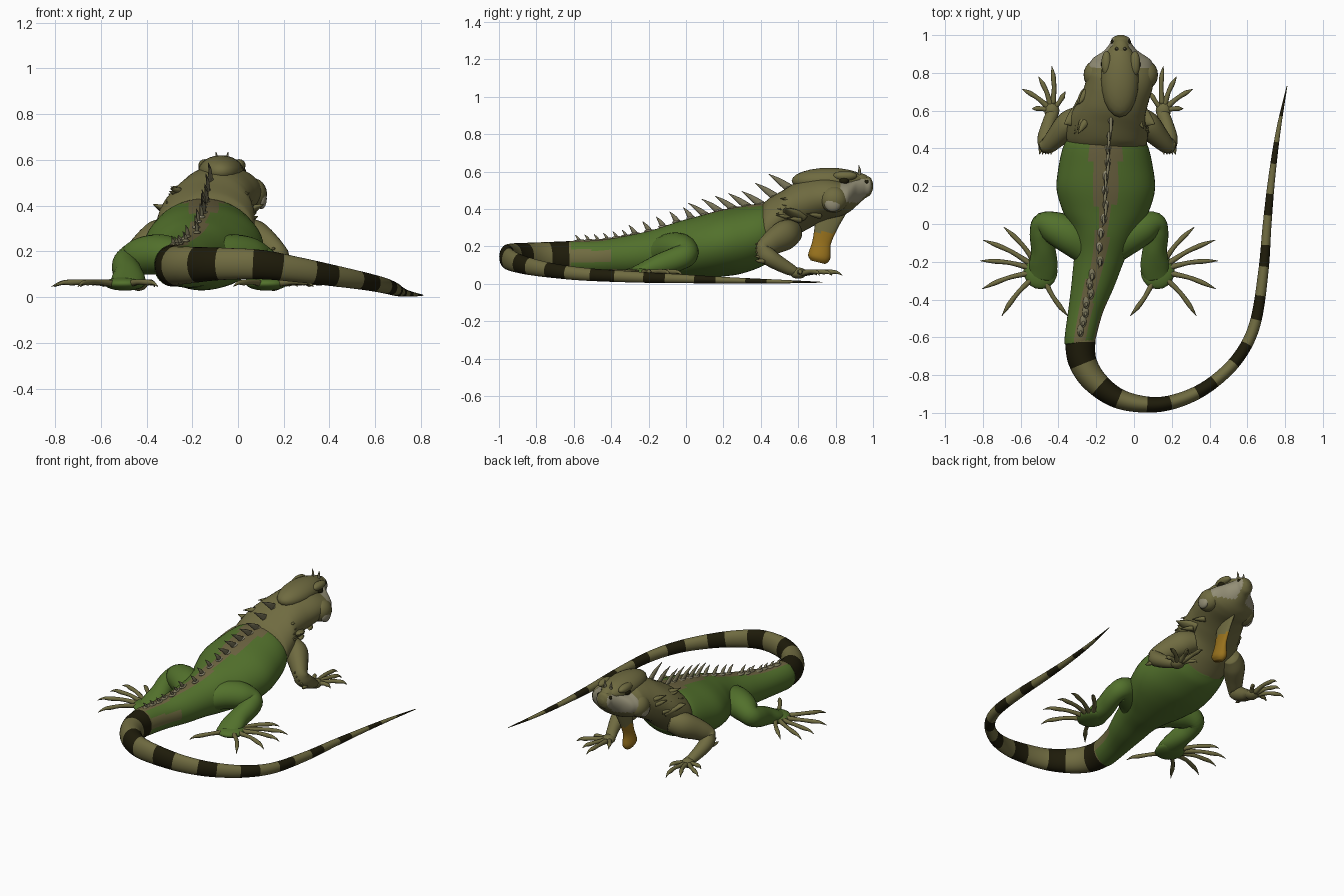
import bpy, bmesh, math, random
from mathutils import Vector, Matrix

random.seed(4)


def material(name, r, g, b):
    m = bpy.data.materials.new(name)
    m.diffuse_color = (r, g, b, 1)
    return m


GREEN = material("leaf green", 0.085, 0.165, 0.025)
OLIVE = material("olive skin", 0.16, 0.147, 0.052)
BACK = material("brown back", 0.15, 0.125, 0.052)
DARK = material("dark band", 0.013, 0.011, 0.003)
GREY = material("pale grey", 0.29, 0.27, 0.18)
SPINE = material("spine grey", 0.19, 0.175, 0.10)
ORANGE = material("orange throat", 0.31, 0.165, 0.012)


def finish(bm, name, mats):
    bmesh.ops.recalc_face_normals(bm, faces=bm.faces)
    for f in bm.faces:
        f.smooth = True
    me = bpy.data.meshes.new(name)
    bm.to_mesh(me)
    bm.free()
    for m in mats:
        me.materials.append(m)
    ob = bpy.data.objects.new(name, me)
    bpy.context.collection.objects.link(ob)
    return ob


def loft(name, keys, mats, rule=None, n=24, sub=6, tilt=True):
    """Skin over elliptical rings (x, y, z, half width, half height) on a smooth path."""
    pts = []
    for i in range(len(keys) - 1):
        p0, p1, p2, p3 = (keys[min(max(i + k, 0), len(keys) - 1)] for k in (-1, 0, 1, 2))
        for j in range(sub + (i == len(keys) - 2)):
            t = j / sub
            pts.append([0.5 * (2 * b + (c - a) * t + (2 * a - 5 * b + 4 * c - d) * t * t
                               + (3 * b - a - 3 * c + d) * t ** 3)
                        for a, b, c, d in zip(p0, p1, p2, p3)])
    bm = bmesh.new()
    rings, s = [], 0
    for i, p in enumerate(pts):
        tan = Vector(pts[min(i + 1, len(pts) - 1)][:3]) - Vector(pts[max(i - 1, 0)][:3])
        if not tilt:
            tan.z = 0
        tan.normalize()
        side = tan.cross(Vector((0, 0, 1))).normalized()
        up = side.cross(tan)
        c = Vector(p[:3])
        a, b = max(p[3], 0.0015), max(p[4], 0.0015)
        ring = [bm.verts.new(c + side * a * math.cos(2 * math.pi * k / n)
                             + up * b * math.sin(2 * math.pi * k / n)) for k in range(n)]
        if rings:
            s += (c - last).length
            for k in range(n):
                f = bm.faces.new((rings[-1][k], rings[-1][(k + 1) % n], ring[(k + 1) % n], ring[k]))
                if rule:
                    m = f.calc_center_median()
                    f.material_index = rule(m, s, m - c)
        rings.append(ring)
        last = c
    bm.faces.new(rings[0])
    end = bm.faces.new(rings[-1])
    if rule:
        end.material_index = rule(last, s, Vector())
    return finish(bm, name, mats)


def blob(name, centre, size, mat):
    bm = bmesh.new()
    bmesh.ops.create_uvsphere(bm, u_segments=20, v_segments=12, radius=1,
                              matrix=Matrix.Translation(centre) @ Matrix.Diagonal((*size, 1)))
    return finish(bm, name, [mat])


def flip(keys, axis, s):
    return [(axis + s * (k[0] - axis), *k[1:]) for k in keys]


# trunk with brown stripe along the back
TRUNK = [(-.15, .47, .28, .17, .13), (-.15, .42, .265, .22, .165), (-.15, .3, .235, .25, .18),
         (-.15, .18, .215, .26, .178), (-.155, .06, .195, .225, .165), (-.165, -.05, .18, .17, .15),
         (-.185, -.17, .165, .135, .125), (-.215, -.3, .15, .115, .11), (-.255, -.45, .14, .092, .095),
         (-.285, -.6, .138, .082, .092), (-.288, -.63, .137, .078, .088)]


def trunk_rule(m, s, d):
    if d.z > 0 and abs(d.x) < 0.033 + 0.14 * max(0, m.y):
        return 1
    return 2 if -.64 < m.y < -.4 and .12 < m.z < .18 and d.x > 0 else 0


loft("trunk", TRUNK, [GREEN, BACK, OLIVE], trunk_rule, n=48, sub=8, tilt=False)

# banded tail sweeping round to the side
TAIL = [(-.285, -.6, .138, .081, .091), (-.275, -.72, .137, .075, .087), (-.21, -.83, .14, .066, .08),
        (-.08, -.925, .145, .053, .071), (.1, -.957, .142, .041, .064), (.26, -.925, .12, .037, .055),
        (.41, -.845, .095, .034, .047), (.55, -.71, .07, .032, .039), (.64, -.53, .05, .03, .034),
        (.685, -.25, .035, .027, .029), (.705, 0, .026, .023, .023), (.73, .25, .018, .018, .016),
        (.765, .5, .012, .012, .01), (.81, .73, .008, .002, .002)]
loft("tail", TAIL, [OLIVE, DARK],
     lambda m, s, d: int(s > .03 and (s - .03) % .27 < .12), n=24, sub=11)

# neck and broad lower head, with pale lips
HEAD = [(-.148, .41, .275, .2, .15), (-.145, .45, .3, .215, .16), (-.135, .53, .355, .21, .15),
        (-.12, .6, .405, .185, .14), (-.095, .68, .44, .175, .13), (-.075, .76, .46, .178, .115),
        (-.07, .83, .46, .175, .097), (-.07, .875, .47, .15, .085), (-.07, .915, .495, .092, .076),
        (-.07, .955, .515, .058, .06), (-.07, .985, .522, .045, .047), (-.07, 1.0, .522, .015, .015)]
loft("neck_and_head", HEAD, [OLIVE, GREY],
     lambda m, s, d: int(m.y > .825 and .435 < m.z < .56 and abs(d.x) > .035), n=40, sub=8, tilt=False)
blob("skull_crest", (-.075, .765, .55), (.1, .2, .07), OLIVE)
blob("snout_ridge", (-.07, .905, .55), (.05, .08, .045), OLIVE)

# dewlap under the throat
loft("dewlap", [(-.08, .78, .40, .02, .08), (-.08, .75, .31, .02, .062), (-.08, .725, .22, .022, .05),
                (-.08, .712, .145, .036, .06), (-.08, .705, .115, .02, .04)],
     [OLIVE, ORANGE], lambda m, s, d: int(m.z < .275), n=20)

# paired head details and neck skin points
for s, tag in ((1, "right"), (-1, "left")):
    X = -.07
    blob("cheek_scale_" + tag, (X + s * .172, .785, .43), (.024, .045, .045), GREY)
    blob("jowl_" + tag, (X + s * .135, .79, .45), (.062, .075, .07), OLIVE)
    blob("brow_" + tag, (X + s * .075, .85, .577), (.028, .065, .026), OLIVE)
    blob("eye_" + tag, (X + s * .085, .845, .55), (.02, .026, .02), DARK)
    blob("nostril_" + tag, (X + s * .042, .965, .545), (.012, .012, .011), DARK)
    x = X + s * .022
    loft("nose_horn_" + tag, [(x, .925, .575, .01, .01), (x, .928, .605, .008, .008),
                              (x + s * .004, .924, .634, .001, .001)], [SPINE], n=8, sub=3)
    for i in range(9):
        a = random.uniform(.0, 1.0)
        y, z = .5 + .2 * random.random(), .33 + .15 * a
        x = -.125 + s * (.19 - .05 * a)
        loft(f"neck_point_{tag}_{i}", [(x - s * .02, y + .03, z, .02, .016),
             (x, y, z + .005, .017, .012), (x + s * .025, y - .04, z + .012, .001, .001)],
             [OLIVE], n=8, sub=3)
    loft("shoulder_fold_" + tag, flip([(.0, .59, .36, .07, .035), (.06, .555, .385, .045, .02),
         (.11, .53, .405, .002, .002)], -.13, s), [OLIVE], n=10, sub=4)

# legs
ARM = [(.0, .58, .28, .05, .06), (.065, .53, .26, .07, .08), (.135, .455, .215, .055, .065),
       (.178, .415, .175, .042, .05), (.186, .455, .135, .045, .045), (.168, .54, .085, .036, .035),
       (.152, .59, .062, .032, .024), (.155, .63, .055, .022, .014)]
FINGERS = [(.155, .835), (.225, .78), (.312, .714), (.26, .61), (.085, .70)]
LEG = [(-.12, -.14, .165, .08, .08), (-.04, -.07, .185, .095, .088), (.045, -.022, .18, .088, .083),
       (.11, .0, .155, .062, .065), (.122, -.055, .13, .06, .065), (.11, -.14, .1, .065, .06),
       (.11, -.22, .075, .075, .045), (.12, -.29, .058, .065, .026)]
TOES = [(.32, -.016), (.43, -.085), (.445, -.195), (.434, -.344), (.33, -.487), (-.02, -.487)]


def limb(part, keys, mat, palm, digits, r, axis, s, tag):
    loft(part + "_leg_" + tag, flip(keys, axis, s), [mat], n=20)
    px, py, pz, sx, sy = palm
    blob(part + "_foot_" + tag, (axis + s * (px - axis), py, pz), (sx, sy, .03), mat)
    for i, (x, y) in enumerate(digits):
        d = Vector((x - px, y - py))
        bend = Vector((-d.y, d.x)) * .05
        row = []
        for t, z, k in ((.15, pz, 1.4), (.5, pz + .008, 1), (.75, pz + .006, 1.1),
                        (.88, pz + .004, .7), (1, pz - .012, .1)):
            q = d * t + bend * math.sin(math.pi * t)
            row.append((px + q.x, py + q.y, z, r * k, r * k))
        loft(f"{part}_toe_{tag}_{i}", flip(row, axis, s), [OLIVE], n=10, sub=4)


for s, tag in ((1, "right"), (-1, "left")):
    limb("front", ARM, OLIVE, (.155, .6, .057, .04, .045), FINGERS, .012, -.14, s, tag)
    limb("hind", LEG, GREEN, (.125, -.25, .058, .09, .095), TOES, .012, -.185, s, tag)
    for i in range(5):  # ragged scales behind the elbow
        x, z = .15 + .015 * i, .21 - .022 * i
        loft(f"elbow_scale_{tag}_{i}", flip([(x, .42, z, .014, .014), (x + .005, .39, z, .01, .01),
             (x + .01, .368, z + .004, .001, .001)], -.14, s), [OLIVE], n=8, sub=2)


# crest of backward-leaning spines
def back_line(y):
    for a, b in zip(TRUNK, TRUNK[1:]):
        if b[1] <= y <= min(a[1], .42):
            t = (a[1] - y) / (a[1] - b[1])
            return a[0] + (b[0] - a[0]) * t, a[2] + a[4] + (b[2] + b[4] - a[2] - a[4]) * t
    return -.135, .43 + (y - .42) * .62


y, i = .56, 0
while y > -.6:
    x, z = back_line(y)
    h = .03 if y < -.3 else .045 + .03 * min(1, max(0, y + .3))
    x += random.uniform(-.016, .016)
    lean = h * (1.7 if y > .1 else .9)
    loft(f"back_spine_{i}", [(x, y, z - .012, .01, h * .34), (x, y - lean * .5, z + h * .45, .008, h * .22),
                             (x - .008, y - lean, z + h, .001, .001)], [SPINE], n=8, sub=4)
    blob(f"spine_base_{i}", (x, y, z - .004), (.017, .034, .01), GREY if -.15 < y < .3 else SPINE)
    y -= .075 if y > -.25 else .05
    i += 1
